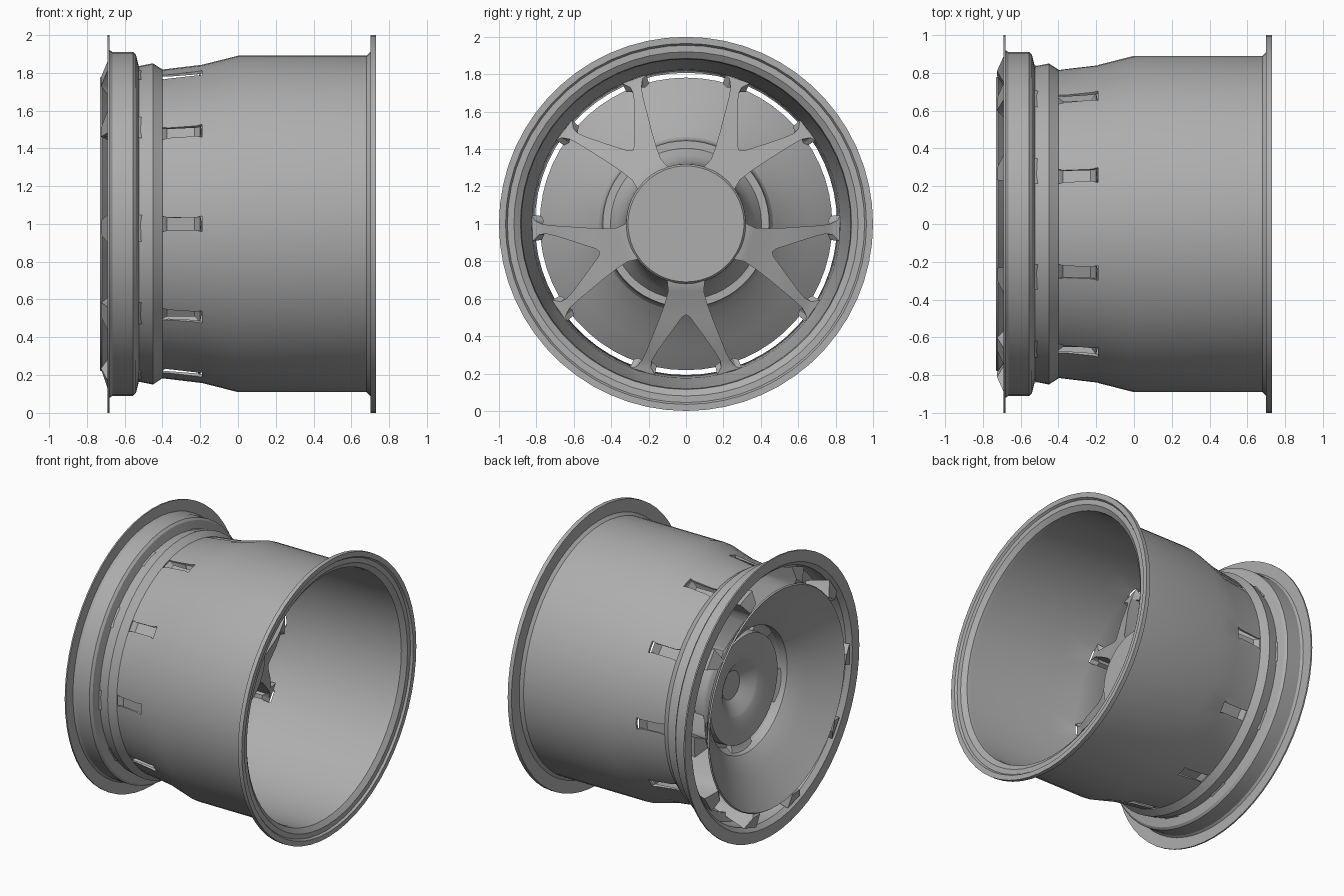
import bpy, bmesh
from math import cos, sin, radians, pi, hypot

if "Cube" in bpy.data.objects:
    bpy.data.objects.remove(bpy.data.objects["Cube"])

SEG = 60
grey = bpy.data.materials.new("dark_grey")
grey.diffuse_color = (0.42, 0.42, 0.42, 1)
grey.use_nodes = True
grey.node_tree.nodes["Principled BSDF"].inputs["Base Color"].default_value = grey.diffuse_color


def finish(name, bm, smooth=30):
    bmesh.ops.recalc_face_normals(bm, faces=bm.faces)
    me = bpy.data.meshes.new(name)
    bm.to_mesh(me)
    bm.free()
    me.materials.append(grey)
    ob = bpy.data.objects.new(name, me)
    bpy.context.collection.objects.link(ob)
    bpy.ops.object.select_all(action='DESELECT')
    ob.select_set(True)
    bpy.context.view_layer.objects.active = ob
    if smooth:
        bpy.ops.object.shade_smooth_by_angle(angle=radians(smooth))
    return ob


def revolve(name, profile):
    """Spin a closed (x, radius) loop around the wheel axle at z = 1."""
    bm = bmesh.new()
    rings = []
    for x, r in profile:
        if r == 0:
            rings.append([bm.verts.new((x, 0, 1))] * SEG)
        else:
            rings.append([bm.verts.new((x, r * cos(2 * pi * i / SEG), 1 + r * sin(2 * pi * i / SEG)))
                          for i in range(SEG)])
    for k in range(len(rings)):
        a, b = rings[k], rings[(k + 1) % len(rings)]
        for i in range(SEG):
            j = (i + 1) % SEG
            f = list(dict.fromkeys([a[i], a[j], b[j], b[i]]))
            if len(f) > 2:
                bm.faces.new(f)
    return finish(name, bm)


# Barrel with both flanges: outer skin, then inner skin
barrel = revolve("rim_barrel", [
    (-0.69, 1.0), (-0.68, 1.0), (-0.68, 0.92), (-0.665, 0.91), (-0.555, 0.91), (-0.54, 0.895),
    (-0.525, 0.835), (-0.45, 0.85), (-0.40, 0.817), (-0.19, 0.842), (0, 0.89), (0.68, 0.89),
    (0.70, 0.91), (0.70, 1.0), (0.73, 1.0), (0.73, 0.965), (0.715, 0.955), (0.715, 0.92),
    (0.69, 0.885), (0.66, 0.88), (0, 0.875), (-0.19, 0.825), (-0.40, 0.808), (-0.45, 0.83), (-0.52, 0.82),
    (-0.54, 0.88), (-0.56, 0.89), (-0.66, 0.89), (-0.69, 0.92)])

# Flared pockets through the barrel where each spoke tip lands
bm = bmesh.new()
for k in range(10):
    a = radians(36 * k)
    rings = []
    for x, flare in ((-0.40, 1.25), (-0.37, 1.0), (-0.22, 1.0), (-0.19, 1.25)):
        rings.append([bm.verts.new((x, r * cos(a) - t * sin(a), 1 + r * sin(a) + t * cos(a)))
                      for r, t in ((0.75, -0.03 * flare), (0.95, -0.038 * flare),
                                   (0.95, 0.038 * flare), (0.75, 0.03 * flare))])
    bm.faces.new(rings[0])
    bm.faces.new(rings[-1])
    for p, q in zip(rings, rings[1:]):
        for i in range(4):
            j = (i + 1) % 4
            bm.faces.new((p[i], p[j], q[j], q[i]))
cutter = finish("pocket_cutter", bm, 0)
cutter.hide_render = True
mod = barrel.modifiers.new("pockets", 'BOOLEAN')
mod.operation = 'DIFFERENCE'
mod.solver = 'EXACT'
mod.object = cutter
bpy.context.view_layer.objects.active = barrel
bpy.ops.object.modifier_apply(modifier=mod.name)
bpy.data.objects.remove(cutter)

# Dished cover disc on the outer face, with a ring groove and a centre recess
revolve("dish_cover", [
    (-0.36, 0), (-0.36, 0.10), (-0.425, 0.19), (-0.435, 0.21), (-0.45, 0.28), (-0.465, 0.385),
    (-0.40, 0.39), (-0.40, 0.44), (-0.50, 0.445), (-0.51, 0.455), (-0.58, 0.55), (-0.65, 0.66),
    (-0.73, 0.775), (-0.72, 0.782), (-0.63, 0.66), (-0.56, 0.55), (-0.47, 0.455), (-0.385, 0.445),
    (-0.385, 0.36), (-0.34, 0.12), (-0.34, 0)])

# Hub, flaring smoothly into the back of the dish
revolve("hub", [(0, 0), (0, 0.31), (-0.012, 0.32), (-0.20, 0.325), (-0.28, 0.34), (-0.34, 0.37),
                (-0.40, 0.415), (-0.46, 0.455), (-0.50, 0.475), (-0.49, 0.455), (-0.40, 0.445),
                (-0.39, 0.36), (-0.35, 0.12), (-0.35, 0)])

# Arm sections: distance along spoke, inner edge, outer edge, back x, front x
SECTIONS = [
    (0.25, 0.0, 0.11, -0.01, -0.40), (0.31, 0.0, 0.10, -0.01, -0.42), (0.36, 0.0, 0.095, -0.03, -0.43),
    (0.43, 0.0, 0.115, -0.06, -0.45), (0.485, 0.0, 0.135, -0.08, -0.50),
    (0.50, 0.022, 0.14, -0.085, -0.515), (0.60, 0.095, 0.18, -0.12, -0.59),
    (0.68, 0.152, 0.212, -0.155, -0.655), (0.73, 0.182, 0.236, -0.18, -0.70),
    (0.765, 0.188, 0.268, -0.195, -0.725), (0.80, 0.165, 0.31, -0.20, -0.69)]
LAYERS = (0, 0.06, 0.36, 0.44, 1)
TIP_RADII = (0.825, 0.775, 0.775, 0.81, 0.89)


def spoke_arm(bm, angle, side):
    loops = []
    for n, (d, u0, u1, xb, xf) in enumerate(SECTIONS):
        last = n == len(SECTIONS) - 1
        cols = []
        for u in (u0, u1):
            col = []
            for t, tip in zip(LAYERS, TIP_RADII):
                s = tip / hypot(u, d) if last else 1
                if n == len(SECTIONS) - 2:
                    s = min(1, (tip - 0.015) / hypot(u, d))
                dd, uu = d * s, u * s * side
                col.append(bm.verts.new((xb + (xf - xb) * t,
                                         dd * cos(angle) - uu * sin(angle),
                                         1 + dd * sin(angle) + uu * cos(angle))))
            cols.append(col)
        loops.append(cols)
    for (a0, a1), (b0, b1) in zip(loops, loops[1:]):
        ra, rb = a0 + a1[::-1], b0 + b1[::-1]
        for i in range(len(ra)):
            j = (i + 1) % len(ra)
            bm.faces.new((ra[i], ra[j], rb[j], rb[i]))
    for c0, c1 in (loops[0], loops[-1]):
        for i in range(len(LAYERS) - 1):
            bm.faces.new((c0[i], c0[i + 1], c1[i + 1], c1[i]))


# Five forked spokes, two mirrored arms each
for k in range(5):
    bm = bmesh.new()
    for side in (-1, 1):
        spoke_arm(bm, radians(-90 + 72 * k), side)
    finish(f"forked_spoke_{k + 1}", bm)
